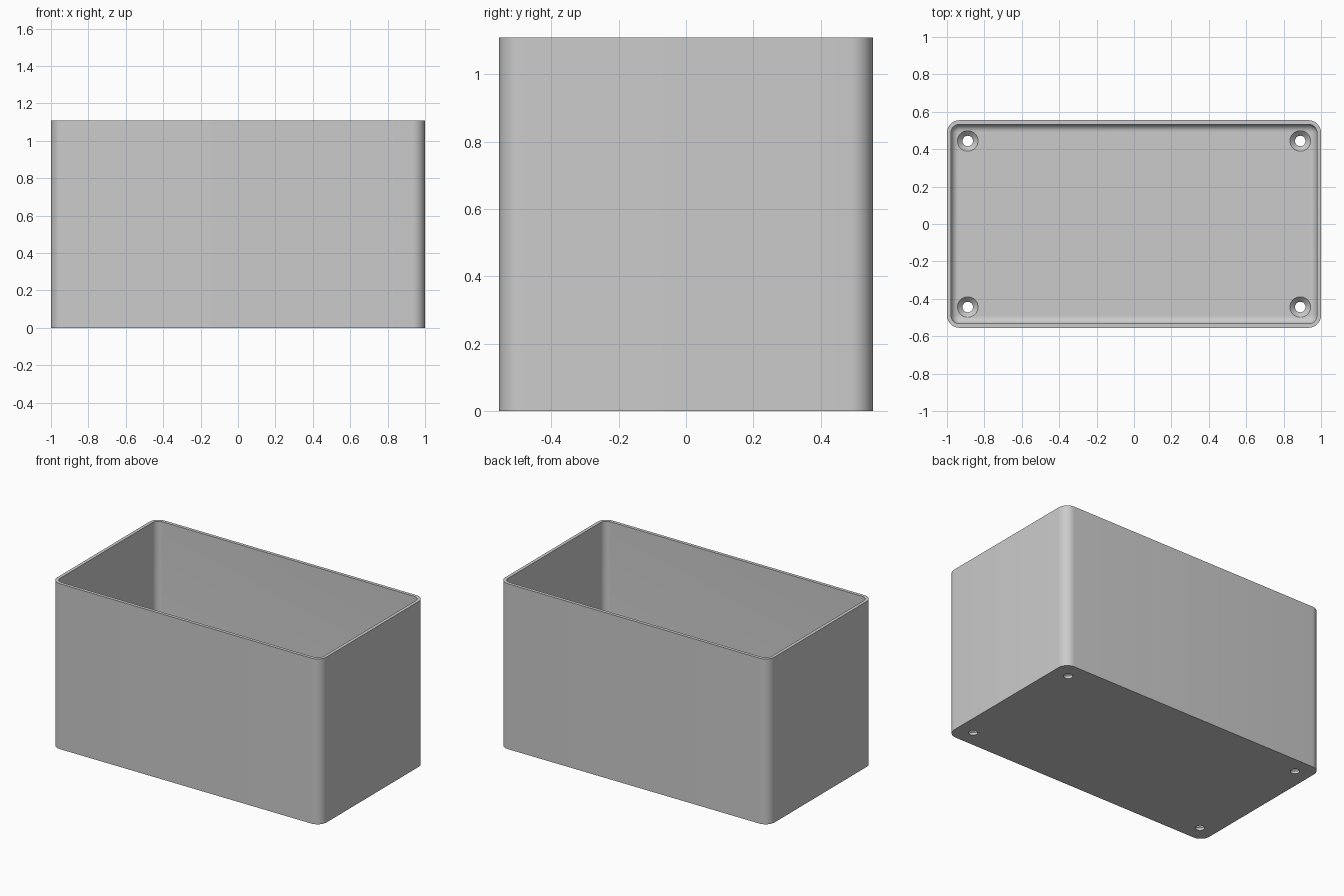
import bpy, bmesh, math
from mathutils import Matrix

cube = bpy.data.objects.get("Cube")
if cube:
    bpy.data.objects.remove(cube, do_unlink=True)

HALF_X, HALF_Y, HEIGHT = 1.0, 0.555, 1.11
WALL, FLOOR, CORNER, FILLET = 0.022, 0.044, 0.067, 0.04
STEPS = 10

grey = bpy.data.materials.new("plain grey")
grey.use_nodes = True
grey.diffuse_color = (0.6, 0.6, 0.6, 1)
grey.node_tree.nodes["Principled BSDF"].inputs["Base Color"].default_value = (0.6, 0.6, 0.6, 1)


def ring(bm, inset, z):
    """Rounded rectangle of vertices, inset from the outer wall."""
    r = max(CORNER - inset, 0.004)
    cx, cy = HALF_X - inset - r, HALF_Y - inset - r
    verts = []
    for q, (sx, sy) in enumerate(((1, 1), (-1, 1), (-1, -1), (1, -1))):
        for i in range(STEPS + 1):
            a = (q + i / STEPS) * math.pi / 2
            verts.append(bm.verts.new((sx * cx + r * math.cos(a), sy * cy + r * math.sin(a), z)))
    return verts


def finish(bm, name):
    bmesh.ops.recalc_face_normals(bm, faces=bm.faces)
    mesh = bpy.data.meshes.new(name)
    bm.to_mesh(mesh)
    bm.free()
    mesh.materials.append(grey)
    obj = bpy.data.objects.new(name, mesh)
    bpy.context.collection.objects.link(obj)
    return obj


# Open box: outer wall, rim, inner wall, rounded floor edge
levels = [(0, 0), (0, HEIGHT), (WALL, HEIGHT)]
for i in range(9):
    a = i / 8 * math.pi / 2
    levels.append((WALL + FILLET * (1 - math.cos(a)), FLOOR + FILLET * (1 - math.sin(a))))
bm = bmesh.new()
rings = [ring(bm, *level) for level in levels]
for low, high in zip(rings, rings[1:]):
    for i in range(len(low)):
        j = (i + 1) % len(low)
        bm.faces.new((low[i], low[j], high[j], high[i]))
bm.faces.new(rings[0])
bm.faces.new(rings[-1])
box = finish(bm, "open_box")

# Countersunk screw holes in the four floor corners
HOLE, SINK = 0.028, 0.055
profile = [(HOLE, -0.05), (HOLE, FLOOR - (SINK - HOLE)), (SINK, FLOOR), (SINK, FLOOR + 0.05)]
bm = bmesh.new()
for x in (-0.889, 0.889):
    for y in (-0.444, 0.444):
        circles = []
        for r, z in profile:
            made = bmesh.ops.create_circle(bm, segments=32, radius=r, matrix=Matrix.Translation((x, y, z)))
            circles.append(made["verts"])
        for low, high in zip(circles, circles[1:]):
            for i in range(32):
                j = (i + 1) % 32
                bm.faces.new((low[i], low[j], high[j], high[i]))
        bm.faces.new(circles[0])
        bm.faces.new(circles[-1])
cutter = finish(bm, "hole_cutter")
cutter.hide_render = True

cut = box.modifiers.new("screw holes", "BOOLEAN")
cut.operation, cut.object, cut.solver = "DIFFERENCE", cutter, "EXACT"
bpy.context.view_layer.objects.active = box
box.select_set(True)
bpy.ops.object.modifier_apply(modifier=cut.name)
bpy.data.objects.remove(cutter, do_unlink=True)
bpy.ops.object.shade_smooth_by_angle(angle=math.radians(30))
